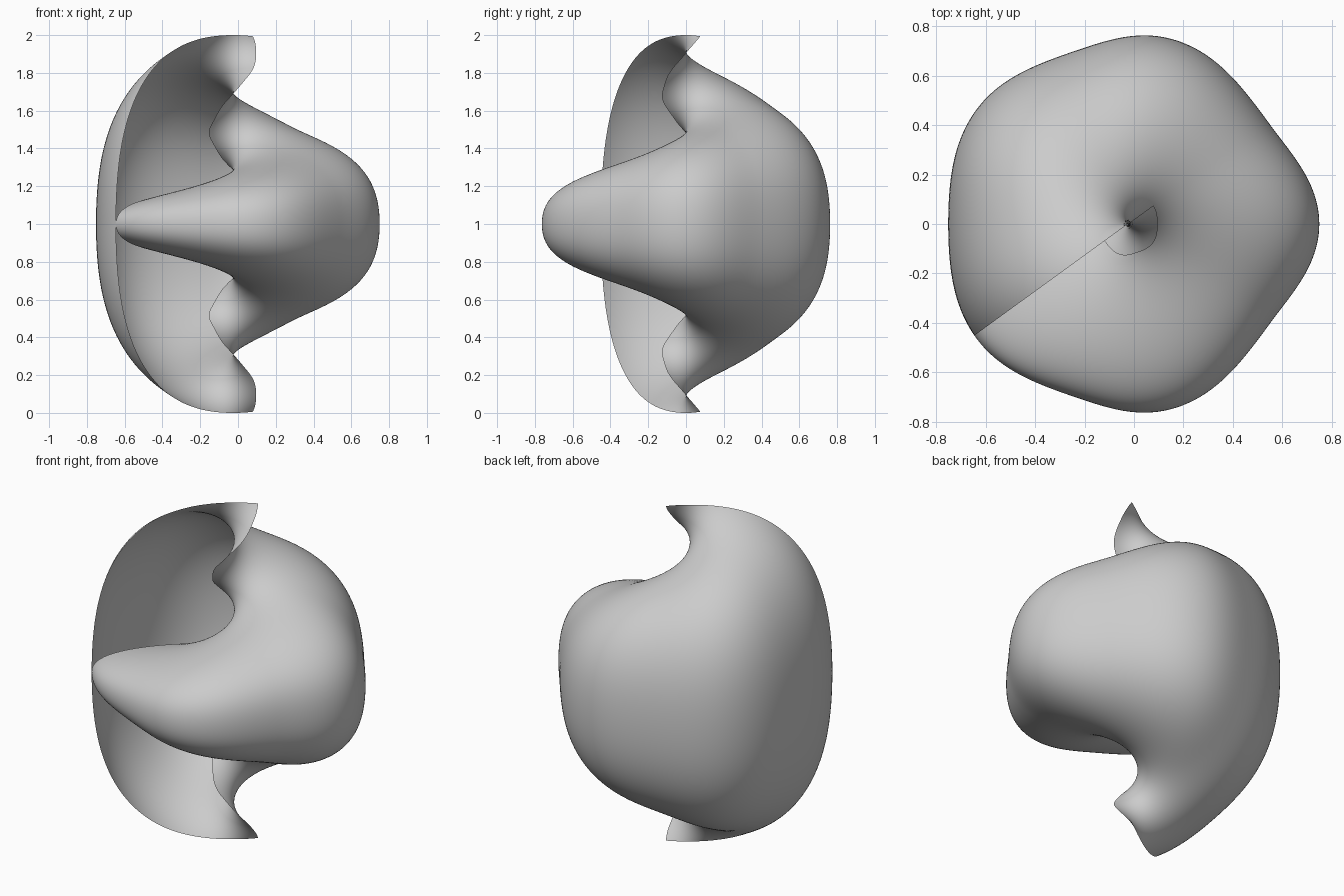
import bpy, bmesh, math

if "Cube" in bpy.data.objects:
    bpy.data.objects.remove(bpy.data.objects["Cube"])

NU, NV = 240, 120
U0, U1 = math.radians(-144), math.radians(216)   # sweep around the axis
VE = math.radians(99.5)                          # section runs a little past the pole

# five-lobed outline: (angle, radius), mirrored about the x axis
LOBES = [(0, .775), (36, .702), (79, .77), (109, .732), (142, .768), (180, .727)]


def outline(u):
    a = abs((math.degrees(u) + 180) % 360 - 180)
    for (a0, r0), (a1, r1) in zip(LOBES, LOBES[1:]):
        if a <= a1:
            t = (1 - math.cos(math.pi * (a - a0) / (a1 - a0))) / 2
            return r0 + (r1 - r0) * t
    return LOBES[-1][1]


# half height of the section grows along the sweep
def half_height(u):
    d = math.degrees(u)
    return .487 + .00227 * d + 4.9e-7 * d * d


def point(u, v):
    g = 1 + .07 * math.sin(2 * v) ** 2           # slightly squared ellipse
    r = outline(u) * g * math.cos(v)
    return (r * math.cos(u) - .025, r * math.sin(u),
            1 + half_height(u) * g * math.sin(v))


# open growing shell surface
bm = bmesh.new()
grid = [[bm.verts.new(point(U0 + (U1 - U0) * i / NU, VE * (2 * j / NV - 1)))
         for j in range(NV + 1)] for i in range(NU + 1)]
for i in range(NU):
    for j in range(NV):
        f = bm.faces.new((grid[i][j], grid[i + 1][j], grid[i + 1][j + 1], grid[i][j + 1]))
        f.smooth = True
mesh = bpy.data.meshes.new("spiral_shell")
bm.to_mesh(mesh)
bm.free()
shell = bpy.data.objects.new("spiral_shell", mesh)
bpy.context.collection.objects.link(shell)
